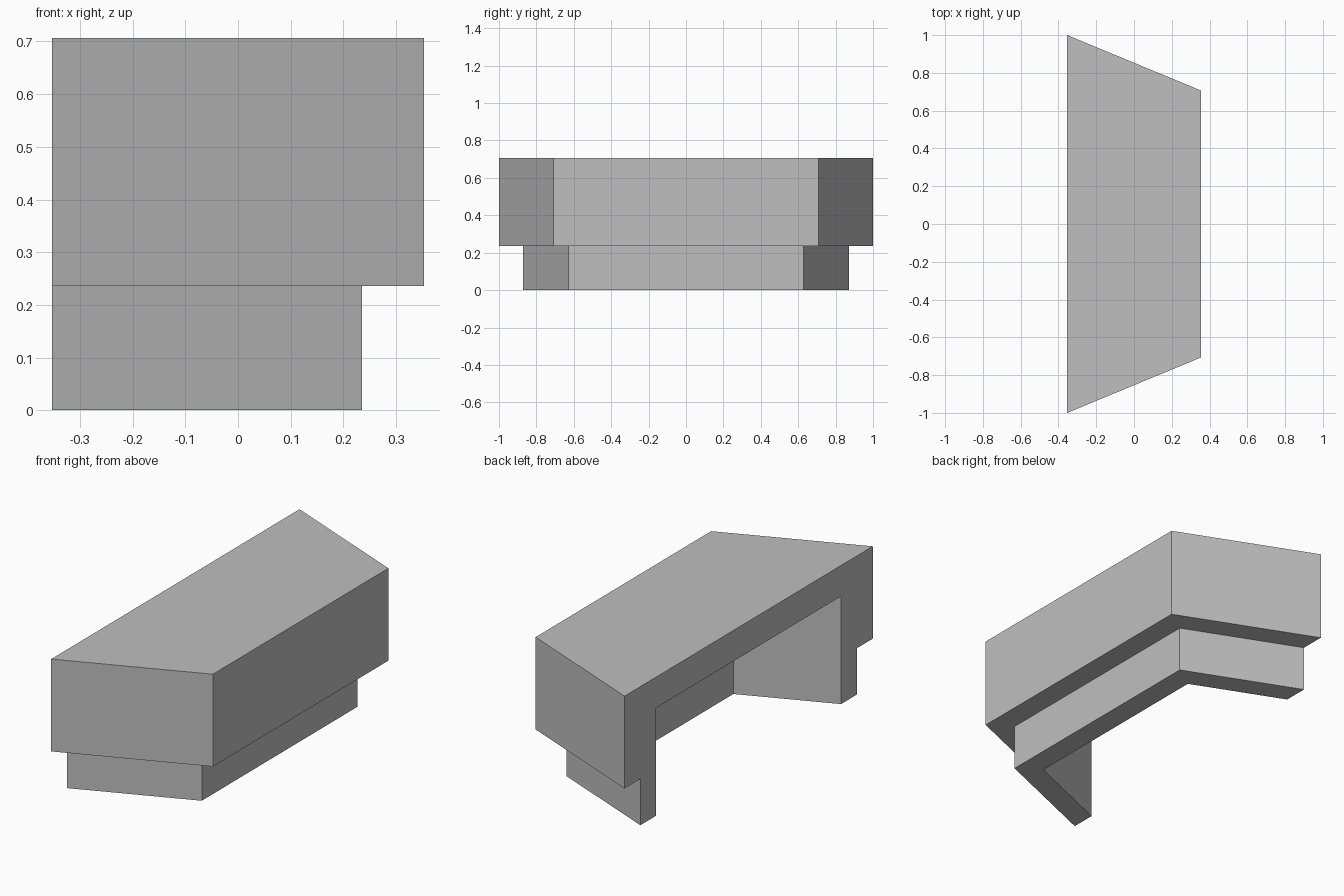
import bpy, bmesh, math

cube = bpy.data.objects.get("Cube")
if cube:
    bpy.data.objects.remove(cube, do_unlink=True)

# Overall plan: a trapezoid, wide along the open side, with ends angled 22.5 degrees
HALF_DEPTH = 0.3535
HALF_LENGTH = 1.0
WALL = 0.118
SLOPE = math.tan(math.radians(22.5))

# Wall section as (inset from the outer plan, height), from roof edge to ceiling
SECTION = [(0, 0.707), (0, 0.236), (WALL, 0.236),
           (WALL, 0), (2 * WALL, 0), (2 * WALL, 0.55)]


def plan_row(inset, z):
    """Three-sided plan path, moved inwards evenly but kept flush at the open side."""
    back_x, front_x = -HALF_DEPTH, HALF_DEPTH - inset
    back_y = HALF_LENGTH - inset / math.cos(math.atan(SLOPE))
    front_y = back_y - SLOPE * (front_x - back_x)
    return [(back_x, -back_y, z), (front_x, -front_y, z),
            (front_x, front_y, z), (back_x, back_y, z)]


# Colour
grey = bpy.data.materials.new("plain_grey")
grey.use_nodes = True
grey.diffuse_color = (0.52, 0.52, 0.52, 1)
grey.node_tree.nodes["Principled BSDF"].inputs["Base Color"].default_value = grey.diffuse_color

# Stepped shell: sweep the wall section round the plan
bm = bmesh.new()
rows = [[bm.verts.new(p) for p in plan_row(*s)] for s in SECTION]
for upper, lower in zip(rows, rows[1:]):
    for i in range(3):
        bm.faces.new((upper[i], upper[i + 1], lower[i + 1], lower[i]))

# Roof, ceiling and the arch-shaped open side
bm.faces.new(rows[0])
bm.faces.new(rows[-1])
bm.faces.new([r[0] for r in rows] + [r[3] for r in reversed(rows)])
bmesh.ops.recalc_face_normals(bm, faces=bm.faces[:])

mesh = bpy.data.meshes.new("stepped_shell")
bm.to_mesh(mesh)
bm.free()
mesh.materials.append(grey)
shell = bpy.data.objects.new("stepped_shell", mesh)
bpy.context.collection.objects.link(shell)
